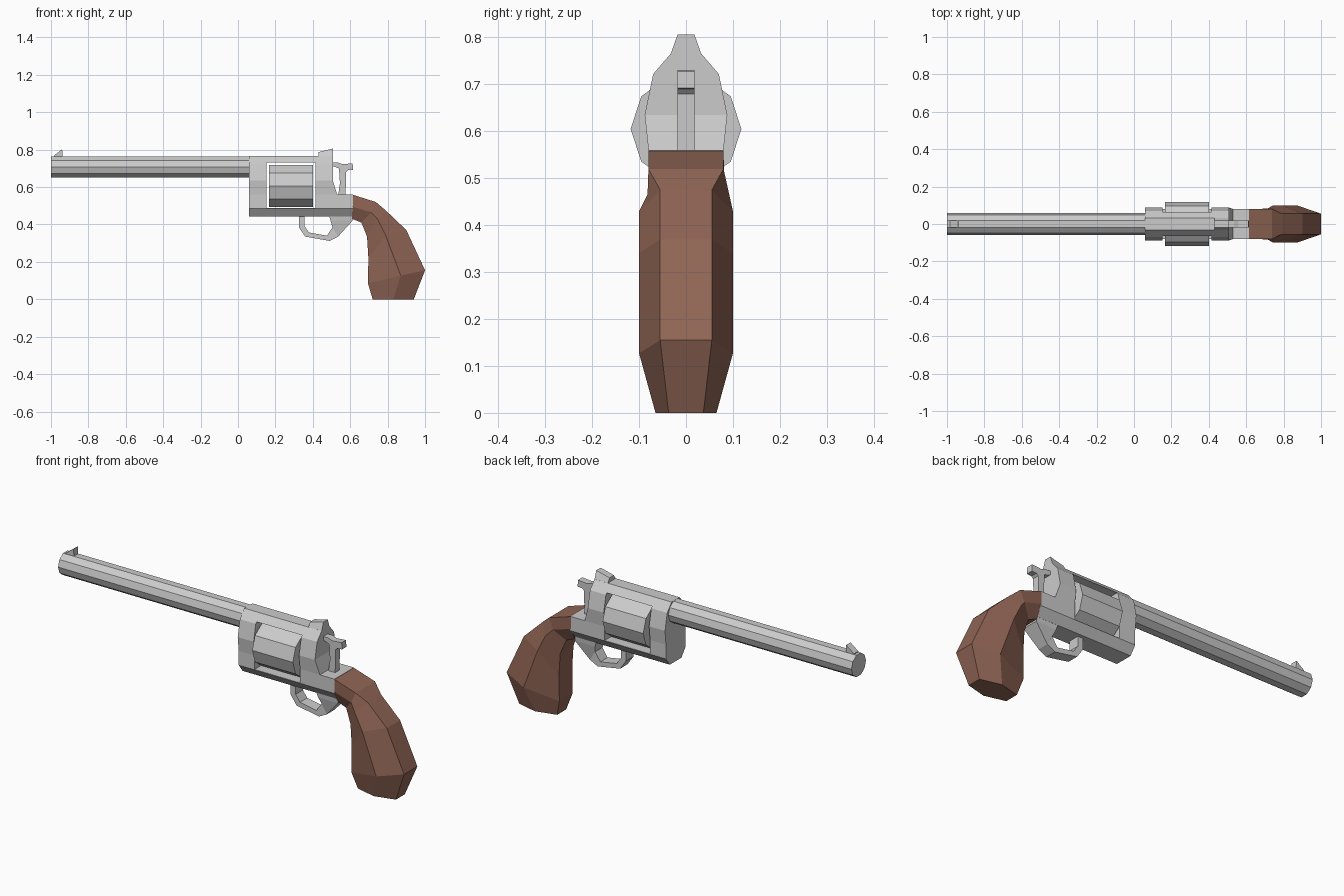
import bpy, bmesh, math

if "Cube" in bpy.data.objects:
    bpy.data.objects.remove(bpy.data.objects["Cube"])

wood = bpy.data.materials.new("brown_wood")
wood.diffuse_color = (0.28, 0.13, 0.09, 1)
wood.use_nodes = True
wood.node_tree.nodes["Principled BSDF"].inputs["Base Color"].default_value = wood.diffuse_color


def loft(name, rings, mat=None):
    """Skin a list of equal-length vertex rings and cap both ends."""
    bm = bmesh.new()
    loops = [[bm.verts.new(p) for p in ring] for ring in rings]
    n = len(loops[0])
    for a, b in zip(loops, loops[1:]):
        for i in range(n):
            j = (i + 1) % n
            bm.faces.new((a[i], a[j], b[j], b[i]))
    bm.faces.new(loops[0][::-1])
    bm.faces.new(loops[-1])
    bmesh.ops.recalc_face_normals(bm, faces=bm.faces)
    mesh = bpy.data.meshes.new(name)
    bm.to_mesh(mesh)
    bm.free()
    ob = bpy.data.objects.new(name, mesh)
    bpy.context.collection.objects.link(ob)
    if mat:
        mesh.materials.append(mat)
    return ob


def side_plate(name, pts, half):
    """Side profile (x, z) extruded across y."""
    return loft(name, [[(x, y, z) for x, z in pts] for y in (-half, half)])


def along_x(name, pts, x0, x1):
    """Cross-section (y, z) extruded along x."""
    return loft(name, [[(x, y, z) for y, z in pts] for x in (x0, x1)])


def decagon(r, zc):
    return [(r * math.cos(math.tau * i / 10), zc + r * math.sin(math.tau * i / 10))
            for i in range(10)]


def cut(ob, cutter):
    cutter.hide_render = True
    mod = ob.modifiers.new("cut", 'BOOLEAN')
    mod.operation = 'DIFFERENCE'
    mod.solver = 'EXACT'
    mod.object = cutter
    bpy.context.view_layer.objects.active = ob
    bpy.ops.object.modifier_apply(modifier=mod.name)
    bpy.data.objects.remove(cutter)


# Barrel and cylinder
along_x("barrel", decagon(0.06, 0.707), -1.0, 0.07)
along_x("cylinder", decagon(0.118, 0.605), 0.165, 0.40)

# Frame: faceted section with a through window and a stepped back
half = [(0.033, 0.765), (0.07, 0.722), (0.088, 0.635), (0.08, 0.56),
        (0.08, 0.485), (0.048, 0.443)]
section = half + [(-y, z) for y, z in reversed(half)]
frame = along_x("frame", section, 0.06, 0.615)
cut(frame, side_plate("window_cutter",
    [(0.152, 0.487), (0.415, 0.487), (0.415, 0.73), (0.152, 0.73)], 0.2))
cut(frame, side_plate("back_cutter",
    [(0.507, 0.9), (0.507, 0.635), (0.53, 0.56), (0.7, 0.56), (0.7, 0.9)], 0.2))

# Sights
side_plate("front_sight", [(-0.985, 0.755), (-0.985, 0.768), (-0.94, 0.802),
                           (-0.937, 0.755)], 0.018)
loft("rear_sight", [
    [(x, -0.033, 0.764), (x, -0.018, z), (x, 0.018, z), (x, 0.033, 0.764)]
    for x, z in ((0.43, 0.787), (0.507, 0.806))])

# Hammer
side_plate("hammer", [(0.535, 0.55), (0.575, 0.55), (0.578, 0.68), (0.588, 0.69),
                      (0.615, 0.692), (0.613, 0.727), (0.56, 0.722),
                      (0.535, 0.731), (0.505, 0.731), (0.505, 0.712),
                      (0.54, 0.70), (0.545, 0.62)], 0.018)

# Trigger guard: outer and inner side outlines bridged into a band
outer = [(0.325, 0.45), (0.325, 0.385), (0.36, 0.335), (0.49, 0.312),
         (0.535, 0.335), (0.612, 0.42), (0.612, 0.45)]
inner = [(0.355, 0.45), (0.355, 0.392), (0.38, 0.357), (0.475, 0.34),
         (0.505, 0.385), (0.495, 0.42), (0.485, 0.45)]
widths = [0.03, 0.03, 0.03, 0.03, 0.03, 0.045, 0.048]
loft("trigger_guard", [
    [(o[0], -w, o[1]), (o[0], w, o[1]), (i[0], w, i[1]), (i[0], -w, i[1])]
    for o, i, w in zip(outer, inner, widths)])

# Grip: stations of back, middle and front points, each (x, z, half width)
stations = [
    ((0.61, 0.56, 0.08), (0.61, 0.495, 0.08), (0.61, 0.43, 0.048)),
    ((0.737, 0.52, 0.08), (0.712, 0.465, 0.082), (0.66, 0.41, 0.048)),
    ((0.79, 0.475, 0.055), (0.745, 0.43, 0.10), (0.69, 0.335, 0.055)),
    ((0.90, 0.37, 0.055), (0.79, 0.34, 0.10), (0.697, 0.22, 0.055)),
    ((1.0, 0.155, 0.055), (0.87, 0.127, 0.10), (0.695, 0.085, 0.055)),
    ((0.94, 0.0, 0.037), (0.83, 0.0, 0.065), (0.72, 0.0, 0.037)),
]
loft("grip", [[(x, w, z) for x, z, w in s] + [(x, -w, z) for x, z, w in reversed(s)]
              for s in stations], wood)
